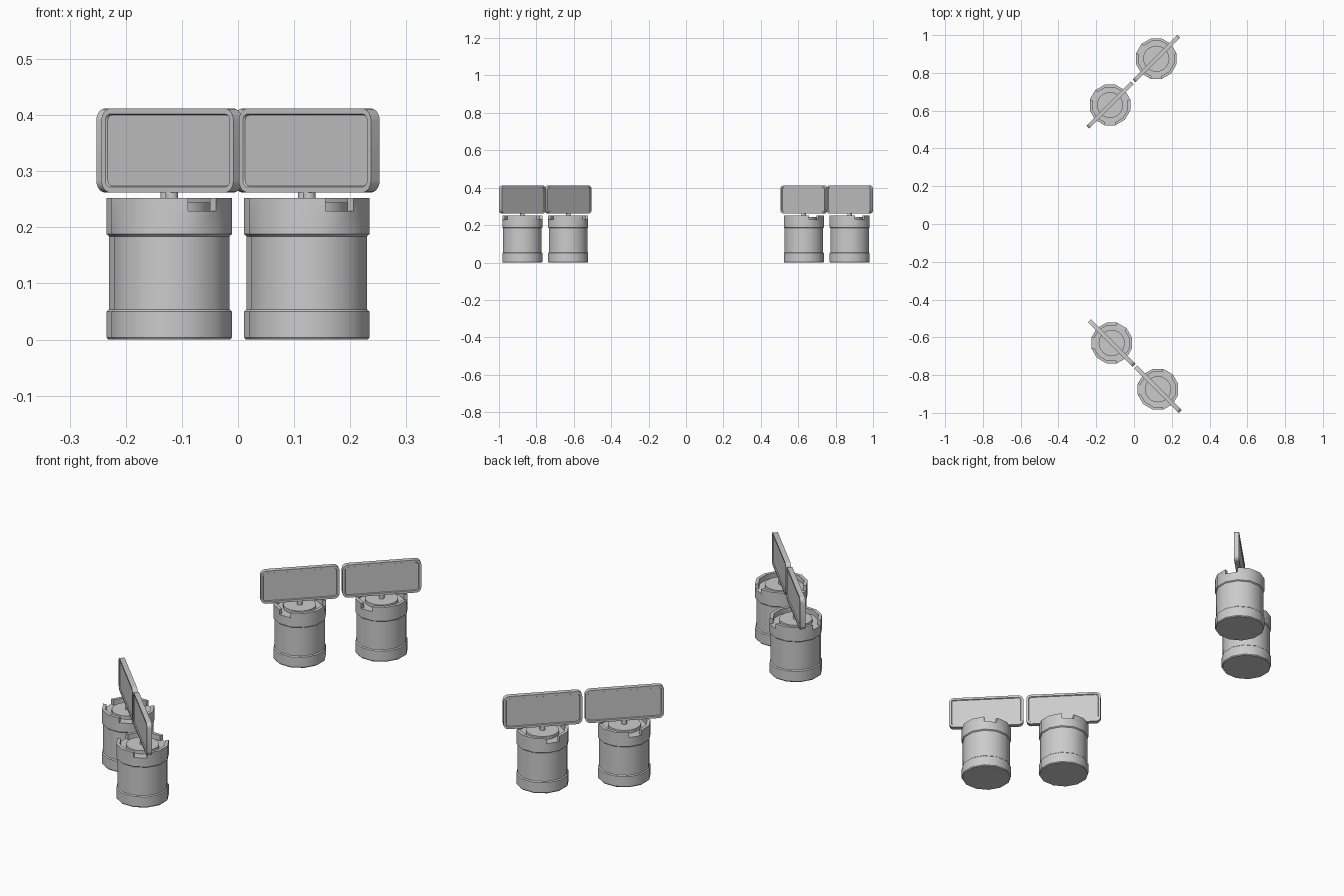
import bpy, bmesh
from math import sin, cos, pi, radians
from mathutils import Matrix, Vector

cube = bpy.data.objects.get("Cube")
if cube:
    bpy.data.objects.remove(cube, do_unlink=True)

grey = bpy.data.materials.new("plain_grey")
grey.use_nodes = True
colour = (0.6, 0.6, 0.6, 1)
grey.diffuse_color = colour
grey.node_tree.nodes["Principled BSDF"].inputs["Base Color"].default_value = colour


def lathe(bm, profile, sides, start=0.0):
    """Closed solid of revolution; returns the side faces band by band."""
    rings = [[bm.verts.new((r * cos(start + 2 * pi * i / sides),
                            r * sin(start + 2 * pi * i / sides), z))
              for i in range(sides)] for r, z in profile]
    bands = [[bm.faces.new((a[i], a[(i + 1) % sides], b[(i + 1) % sides], b[i]))
              for i in range(sides)] for a, b in zip(rings, rings[1:])]
    bm.faces.new(rings[0][::-1])
    bm.faces.new(rings[-1])
    return bands


def finish(bm, name):
    bmesh.ops.recalc_face_normals(bm, faces=bm.faces)
    mesh = bpy.data.meshes.new(name)
    bm.to_mesh(mesh)
    bm.free()
    mesh.materials.append(grey)
    return mesh


def make_drum():
    # Twelve-sided drum with two thicker bands and a notched rim
    bm = bmesh.new()
    bands = lathe(bm, [(0.108, 0), (0.111, 0.004), (0.111, 0.050), (0.1065, 0.054),
                       (0.1065, 0.184), (0.111, 0.188), (0.111, 0.229),
                       (0.096, 0.229)], 12, radians(15))
    rim = [f for i, f in enumerate(bands[-1]) if i % 4 != 1]
    raised = bmesh.ops.extrude_face_region(bm, geom=rim)["geom"]
    bmesh.ops.translate(bm, vec=(0, 0, 0.023),
                        verts=[v for v in raised if isinstance(v, bmesh.types.BMVert)])
    leftover = [f for f in rim if f.is_valid]
    if leftover:
        bmesh.ops.delete(bm, geom=leftover, context="FACES_ONLY")
    return finish(bm, "drum")


def make_round(name, radius, low, high, sides):
    bm = bmesh.new()
    lathe(bm, [(radius, low), (radius, high)], sides)
    return finish(bm, name)


def make_board():
    # Upright rounded board with a sunken panel on both sides
    bm = bmesh.new()
    bmesh.ops.create_cube(bm, size=1, matrix=Matrix.Diagonal((0.333, 0.022, 0.15, 1)))
    corners = [e for e in bm.edges
               if abs((e.verts[0].co - e.verts[1].co).normalized().y) > 0.9]
    bmesh.ops.bevel(bm, geom=corners, offset=0.022, segments=5, profile=0.5,
                    affect="EDGES")
    bm.normal_update()
    panels = [f for f in bm.faces if abs(f.normal.y) > 0.9]
    bmesh.ops.inset_individual(bm, faces=panels, thickness=0.010)
    bmesh.ops.inset_individual(bm, faces=panels, thickness=0.002, depth=-0.004)
    bmesh.ops.translate(bm, vec=(0, 0, 0.337), verts=bm.verts)
    bmesh.ops.rotate(bm, verts=bm.verts, cent=(0, 0, 0),
                     matrix=Matrix.Rotation(radians(-45), 3, "Z"))
    return finish(bm, "board")


parts = [make_drum(),
         make_round("inner_disc", 0.069, 0.225, 0.244, 24),
         make_round("post", 0.0115, 0.24, 0.265, 12),
         make_board()]

# Two pairs; the back pair is turned a quarter
places = {"front_right": (-0.118, -0.63, 0), "front_left": (0.127, -0.875, 0),
          "back_right": (-0.127, 0.63, 90), "back_left": (0.118, 0.875, 90)}
bpy.ops.object.select_all(action="DESELECT")
for place, (x, y, turn) in places.items():
    for mesh in parts:
        obj = bpy.data.objects.new(f"{place}_{mesh.name}", mesh.copy())
        obj.location = Vector((x, y, 0))
        obj.rotation_euler.z = radians(turn)
        bpy.context.collection.objects.link(obj)
        obj.select_set(True)
        bpy.context.view_layer.objects.active = obj
bpy.ops.object.shade_smooth_by_angle(angle=radians(35))
